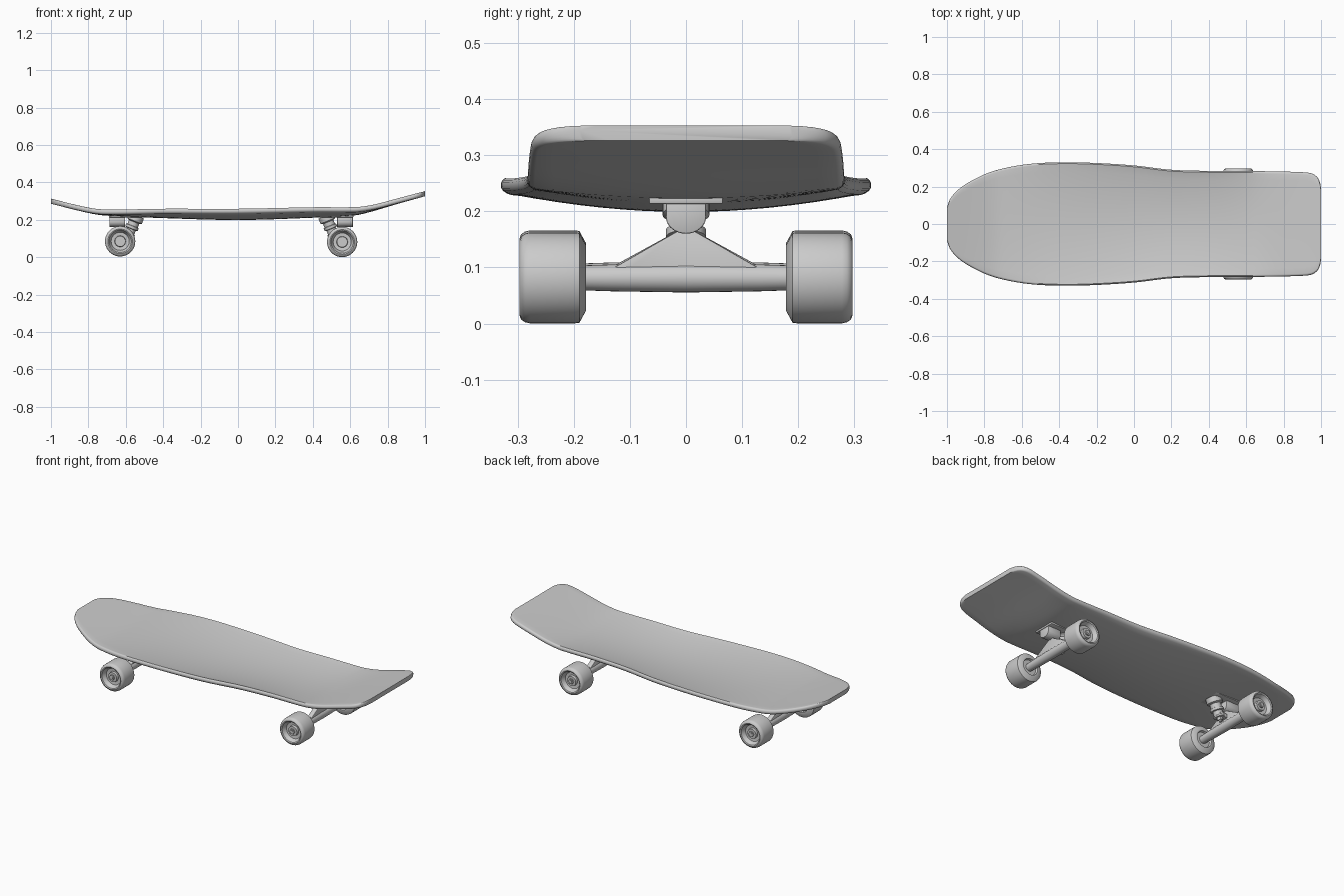
import bpy, bmesh, math
from mathutils import Vector, Matrix

if "Cube" in bpy.data.objects:
    bpy.data.objects.remove(bpy.data.objects["Cube"])

grey = bpy.data.materials.new("light grey")
grey.diffuse_color = (0.6, 0.6, 0.6, 1)
grey.use_nodes = True
grey.node_tree.nodes["Principled BSDF"].inputs["Base Color"].default_value = grey.diffuse_color


def finish(name, bm, angle=35):
    """Turn a bmesh into a shaded object."""
    bmesh.ops.recalc_face_normals(bm, faces=bm.faces)
    me = bpy.data.meshes.new(name)
    bm.to_mesh(me)
    bm.free()
    me.materials.append(grey)
    ob = bpy.data.objects.new(name, me)
    bpy.context.collection.objects.link(ob)
    bpy.ops.object.select_all(action='DESELECT')
    ob.select_set(True)
    bpy.context.view_layer.objects.active = ob
    bpy.ops.object.shade_smooth_by_angle(angle=math.radians(angle))
    return ob


def loft(bm, rings):
    """Skin equal-length closed rings and cap both ends."""
    vs = [[bm.verts.new(p) for p in r] for r in rings]
    n = len(vs[0])
    for a, b in zip(vs, vs[1:]):
        for i in range(n):
            bm.faces.new((a[i], a[(i + 1) % n], b[(i + 1) % n], b[i]))
    bm.faces.new(vs[0])
    bm.faces.new(vs[-1])


def lathe(name, profile, start, axis, sides=32):
    """Revolve (radius, distance) pairs about an axis from a start point."""
    rot = Vector((0, 0, 1)).rotation_difference(Vector(axis)).to_matrix().to_4x4()
    m = Matrix.Translation(start) @ rot
    rings = [[m @ Vector((r * math.cos(t), r * math.sin(t), d))
              for t in (2 * math.pi * i / sides for i in range(sides))]
             for r, d in profile]
    bm = bmesh.new()
    loft(bm, rings)
    return finish(name, bm)


def prism(name, outline, axis, half, centre, bevel=0.0):
    """Extrude a 2D outline both ways along x or y."""
    def at(p, h):
        v = (h, p[0], p[1]) if axis == 'x' else (p[0], h, p[1])
        return Vector(v) + Vector(centre)
    bm = bmesh.new()
    loft(bm, [[at(p, -half) for p in outline], [at(p, half) for p in outline]])
    if bevel:
        bmesh.ops.bevel(bm, geom=bm.edges[:], offset=bevel, segments=2,
                        profile=0.5, affect='EDGES')
    return finish(name, bm)


def smooth_value(keys, x):
    """Smooth curve through (x, value) keys."""
    i = max(k for k in range(len(keys) - 1) if keys[k][0] <= x or k == 0)

    def slope(k):
        a, b = keys[max(k - 1, 0)], keys[min(k + 1, len(keys) - 1)]
        return (b[1] - a[1]) / (b[0] - a[0])
    (x0, y0), (x1, y1) = keys[i], keys[i + 1]
    h = x1 - x0
    t = (x - x0) / h
    return (y0 * (2*t**3 - 3*t**2 + 1) + y1 * (3*t**2 - 2*t**3)
            + h * slope(i) * (t**3 - 2*t**2 + t) + h * slope(i + 1) * (t**3 - t**2))


# Deck: half width, centre height and concave rise along its length
WIDTH = [(-1, .09), (-.985, .13), (-.95, .175), (-.9, .213), (-.8, .265), (-.7, .297),
         (-.55, .322), (-.38, .33), (-.2, .326), (0, .313), (.2, .29), (.4, .284),
         (.7, .282), (.9, .277), (.95, .27), (.98, .25), (.995, .22), (1, .19)]
HEIGHT = [(-1, .313), (-.85, .275), (-.75, .254), (-.68, .248), (-.4, .236), (0, .226),
          (.4, .238), (.62, .25), (.7, .267), (.85, .311), (1, .353)]
RISE = [(-1, 0), (-.8, .002), (-.65, .009), (-.4, .024), (0, .034), (.4, .03),
        (.6, .02), (.75, .006), (1, 0)]
THICK = .027
stations = sorted({round(-1 + .025 * i, 4) for i in range(81)}
                  | {-.996, -.99, -.985, -.965, .94, .96, .97, .98, .988, .995, .998})
rings = []
for x in stations:
    w, zc, rise = (smooth_value(k, x) for k in (WIDTH, HEIGHT, RISE))
    edge = .012
    inner = w - edge
    ys = [inner * (j / 8 - 1) for j in range(17)]

    def top(y):
        return zc + rise * (y / w) ** 2
    ring = [(x, y, top(y)) for y in ys]
    arc = [math.pi / 2 - math.pi * k / 8 for k in range(1, 8)]
    ring += [(x, inner + edge * math.cos(a), top(w) - THICK / 2 * (1 - math.sin(a))) for a in arc]
    ring += [(x, y, top(y) - THICK) for y in reversed(ys)]
    ring += [(x, -inner - edge * math.cos(a), top(w) - THICK / 2 * (1 - math.sin(a)))
             for a in reversed(arc)]
    rings.append(ring)
bm = bmesh.new()
loft(bm, rings)
finish("deck", bm, 40)

# Wheel profile from inner face to the dished outer face
WHEEL = [(.022, .012), (.044, .012), (.048, 0), (.058, 0), (.08, .012), (.081, .02),
         (.081, .1), (.079, .109), (.074, .116), (.066, .119), (.06, .116), (.048, .092),
         (.03, .09), (.028, .104), (.016, .104)]


def truck(tag, ax, az, s):
    """One truck; s is the direction from the axle to the board's middle."""
    # mounting plate and pivot block
    prism(tag + "_base_plate", [(-.066, .213), (.066, .213), (.066, .228), (-.066, .228)],
          'x', .09, (ax + s * .03, 0, 0), .003)
    cup = [(.036, .222), (.036, .19)]
    cup += [(.036 * math.cos(a), .19 + .03 * math.sin(a))
            for a in (-math.pi * k / 10 for k in range(1, 10))]
    cup += [(-.036, .19), (-.036, .222)]
    prism(tag + "_pivot_block", cup, 'x', .042, (ax - s * .015, 0, 0), .003)
    # hanger fin and its tapered bar
    prism(tag + "_hanger", [(-.14, az + .012), (-.14, az - .012), (.14, az - .012),
                            (.14, az + .012), (.01, .168), (-.01, .168)],
          'x', .015, (ax, 0, 0), .003)
    lathe(tag + "_axle_bar", [(.022, 0), (.024, .06), (.026, .19), (.024, .32), (.022, .38)],
          (ax, -.19, az), (0, 1, 0), 24)
    lathe(tag + "_axle", [(.009, 0), (.009, .584)], (ax, -.292, az), (0, 1, 0), 12)
    # leaning kingpin with stacked bushings
    start, lean = (ax + s * .088, 0, .222), (-s * .4, 0, -1)
    lathe(tag + "_bushings", [(.042, 0), (.042, .03), (.036, .034), (.03, .036), (.03, .058),
                              (.036, .06), (.036, .074), (.026, .077), (.026, .1), (.031, .102),
                              (.031, .11), (.012, .111)], start, lean, 24)
    lathe(tag + "_kingpin_nut", [(.017, .108), (.017, .126), (.009, .126), (.009, .136)],
          start, lean, 6)
    # ring that ties the hanger to the kingpin
    prism(tag + "_hanger_yoke", [(0, az + .03), (s * .062, az + .036), (s * .062, az + .056),
                                 (0, az + .055)], 'y', .026, (ax, 0, 0), .003)
    # wheels and axle nuts
    for side, d in (("front", -1), ("back", 1)):
        lathe(f"{tag}_{side}_wheel", WHEEL, (ax, d * .178, az), (0, d, 0), 40)
        lathe(f"{tag}_{side}_axle_nut", [(.016, 0), (.016, .012)],
              (ax, d * .278, az), (0, d, 0), 6)


truck("nose_truck", -.63, .085, 1)
truck("tail_truck", .557, .0815, -1)
